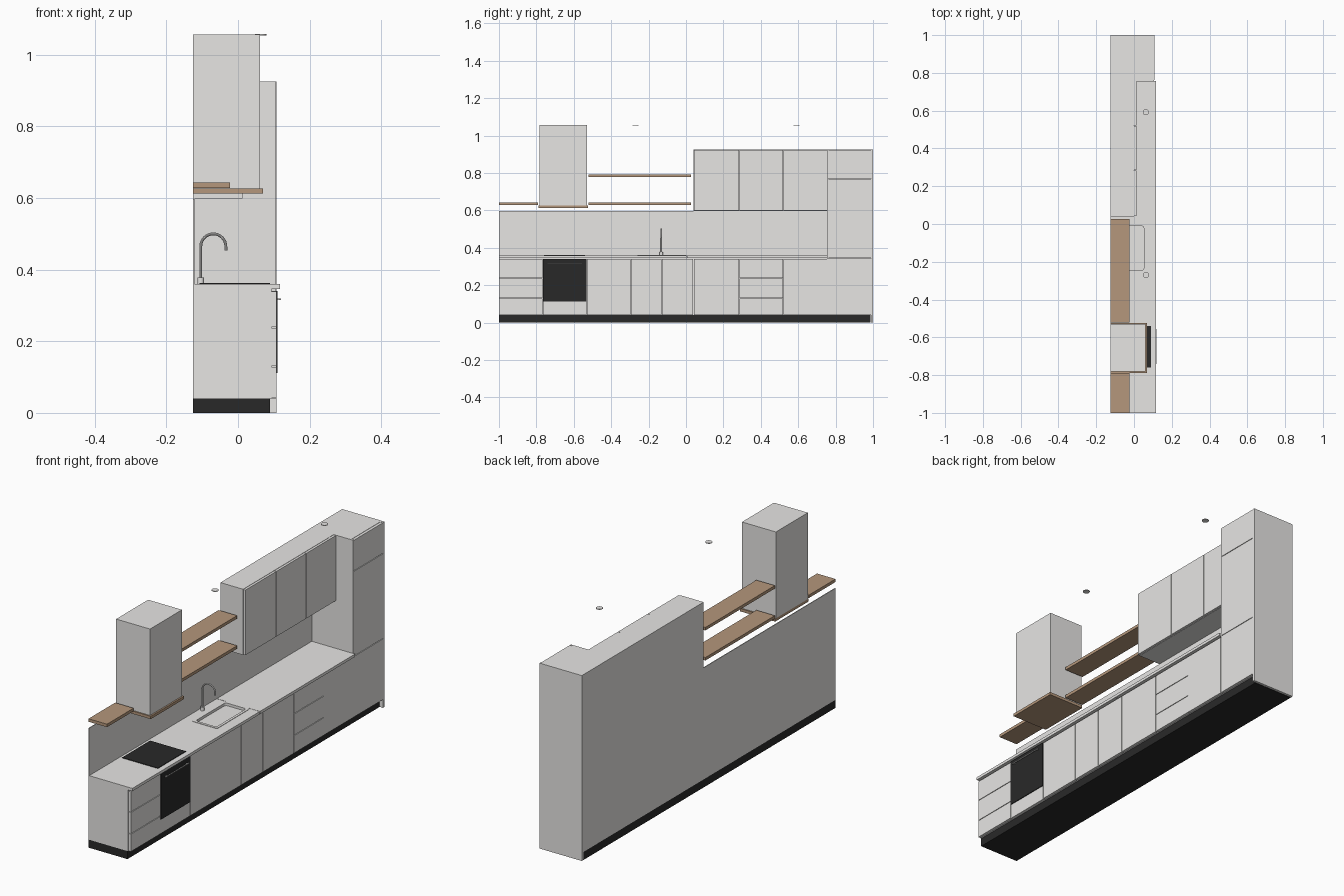
import bpy, bmesh, math
from mathutils import Vector

if "Cube" in bpy.data.objects:
    bpy.data.objects.remove(bpy.data.objects["Cube"], do_unlink=True)


def material(name, rgb):
    m = bpy.data.materials.new(name)
    m.use_nodes = True
    m.diffuse_color = (*rgb, 1)
    m.node_tree.nodes["Principled BSDF"].inputs["Base Color"].default_value = (*rgb, 1)
    return m


WHITE = material("off white", (0.80, 0.79, 0.775))
WOOD = material("warm wood", (0.46, 0.31, 0.20))
BLACK = material("black", (0.022, 0.022, 0.022))

BACK = -0.125    # wall side
FACE = 0.108     # front of the doors
CARCASS = 0.094  # cabinet body behind the doors
TOP = 0.925
GAP = 0.0015


def finish(name, bm, mat):
    mesh = bpy.data.meshes.new(name)
    bm.to_mesh(mesh)
    bm.free()
    mesh.materials.append(mat)
    ob = bpy.data.objects.new(name, mesh)
    bpy.context.collection.objects.link(ob)
    return ob


def box(name, xs, ys, zs, mat=WHITE, corner=0):
    """Box from ranges; corner rounds the upright edges."""
    bm = bmesh.new()
    bmesh.ops.create_cube(bm, size=1)
    for v in bm.verts:
        v.co = Vector([r[0] if c < 0 else r[1] for c, r in zip(v.co, (xs, ys, zs))])
    if corner:
        upright = [e for e in bm.edges
                   if abs(e.verts[0].co.z - e.verts[1].co.z) > 1e-5]
        bmesh.ops.bevel(bm, geom=upright, offset=corner, segments=4,
                        profile=0.5, affect='EDGES')
    return finish(name, bm, mat)


def cylinder(name, centre, radius, height, mat=WHITE):
    bm = bmesh.new()
    bmesh.ops.create_cone(bm, cap_ends=True, segments=24, radius1=radius,
                          radius2=radius, depth=height)
    bmesh.ops.translate(bm, verts=bm.verts, vec=centre)
    ob = finish(name, bm, mat)
    smooth(ob)
    return ob


def activate(ob):
    bpy.ops.object.select_all(action='DESELECT')
    ob.select_set(True)
    bpy.context.view_layer.objects.active = ob


def smooth(ob):
    activate(ob)
    bpy.ops.object.shade_smooth_by_angle()


def cut(ob, cutter):
    mod = ob.modifiers.new("cut", 'BOOLEAN')
    mod.operation = 'DIFFERENCE'
    mod.solver = 'EXACT'
    mod.object = cutter
    activate(ob)
    bpy.ops.object.modifier_apply(modifier=mod.name)


def fronts(name, back, front, ys, zs):
    """Stack of door or drawer fronts with narrow gaps."""
    for i, (lo, hi) in enumerate(zip(zs, zs[1:])):
        box(f"{name}_{i + 1}", (back, front), (ys[0] + GAP, ys[1] - GAP),
            (lo + GAP, hi - GAP))


# Plinth and cabinet bodies
box("plinth", (BACK, 0.09), (-1, 0.986), (0, 0.04), BLACK)
box("base_body", (BACK, CARCASS), (-1, 0.755), (0.04, 0.346))
box("tall_body", (BACK, CARCASS), (0.755, 0.988), (0.04, TOP))
box("tall_end_panel", (BACK, FACE), (0.988, 1), (0, TOP))
box("tall_inner_panel", (BACK, FACE - 0.002), (0.755, 0.762), (0.04, TOP))
box("wall_cabinet_body", (BACK, 0), (0.04, 0.755), (0.597, TOP))
box("backsplash", (BACK, -0.121), (-1, 0.755), (0.346, 0.597))

# Base fronts, left to right, with drawers in two of the units
DRAWERS = (0.04, 0.13, 0.238, 0.341)
DOOR = (0.04, 0.341)
units = [(-1, -0.766, DRAWERS), (-0.53, -0.296, DOOR), (-0.296, -0.13, DOOR),
         (-0.13, 0.04, DOOR), (0.04, 0.285, DOOR), (0.285, 0.52, DRAWERS),
         (0.52, 0.755, DOOR)]
for n, (y0, y1, zs) in enumerate(units):
    kind = "drawer_front" if zs is DRAWERS else "base_door"
    fronts(f"{kind}_{n + 1}", CARCASS, FACE, (y0, y1), zs)
fronts("tall_door", CARCASS, FACE, (0.76, 0.99), (0.04, 0.345, 0.77, TOP))
for n, (y0, y1) in enumerate([(0.04, 0.285), (0.285, 0.52), (0.52, 0.755)]):
    fronts(f"wall_door_{n + 1}", 0, 0.012, (y0, y1), (0.597, TOP))

# Oven with its bar handle
box("oven_surround", (CARCASS, FACE - 0.002), (-0.765, -0.531), (0.04, 0.341))
box("oven_front", (CARCASS, FACE + 0.002), (-0.764, -0.532), (0.112, 0.341), BLACK)
box("oven_handle", (0.116, 0.12), (-0.74, -0.555), (0.315, 0.319))
for y in (-0.73, -0.567):
    box("oven_handle_post", (FACE, 0.117), (y, y + 0.003), (0.315, 0.319))

# Worktop in two lengths, sink cut into the first
worktop = box("worktop_left", (-0.121, 0.117), (-1, 0.004), (0.346, 0.36))
box("worktop_right", (-0.121, 0.117), (0.006, 0.757), (0.346, 0.36))
rim = box("sink_rim", (-0.075, 0.065), (-0.258, 0.003), (0.36, 0.362), corner=0.01)
cutter = box("sink_cutter", (-0.062, 0.052), (-0.245, -0.01), (0.349, 0.4),
             corner=0.012)
cutter.hide_render = True
for part in (worktop, rim):
    cut(part, cutter)
bpy.data.objects.remove(cutter, do_unlink=True)
box("hob", (-0.107, 0.09), (-0.76, -0.54), (0.36, 0.363), BLACK)

# Tap: a swan neck swept along an arch
TAP_Y, TAP_X, REACH = -0.132, -0.104, 0.07
cylinder("tap_base", (TAP_X, TAP_Y, 0.369), 0.009, 0.018)
half = REACH / 2
path = [(TAP_X, 0.37)]
for i in range(17):
    a = math.pi * (1 - i / 16)
    path.append((TAP_X + half + half * math.cos(a), 0.465 + half * math.sin(a)))
path.append((TAP_X + REACH, 0.453))
curve = bpy.data.curves.new("tap_neck", 'CURVE')
curve.dimensions = '3D'
curve.bevel_depth = 0.004
curve.bevel_resolution = 3
curve.use_fill_caps = True
spline = curve.splines.new('POLY')
spline.points.add(len(path) - 1)
for p, (x, z) in zip(spline.points, path):
    p.co = (x, TAP_Y, z, 1)
curve.materials.append(WHITE)
neck = bpy.data.objects.new("tap_neck", curve)
bpy.context.collection.objects.link(neck)
activate(neck)
bpy.ops.object.convert(target='MESH')
smooth(bpy.context.object)

# Extractor hood on its wooden base
box("hood", (BACK, 0.062), (-0.782, -0.53), (0.626, 1.057))
box("hood_base", (BACK, 0.07), (-0.788, -0.524), (0.612, 0.626), WOOD)

# Open shelves
for name, ys, z in (("shelf_left", (-1, -0.79), 0.628),
                    ("shelf_lower", (-0.522, 0.026), 0.628),
                    ("shelf_upper", (-0.522, 0.026), 0.778)):
    box(name, (BACK, -0.023), ys, (z, z + 0.015), WOOD)

# Ceiling spotlights
for y in (-0.27, 0.592):
    cylinder("ceiling_spot", (0.063, y, 1.056), 0.016, 0.003)
